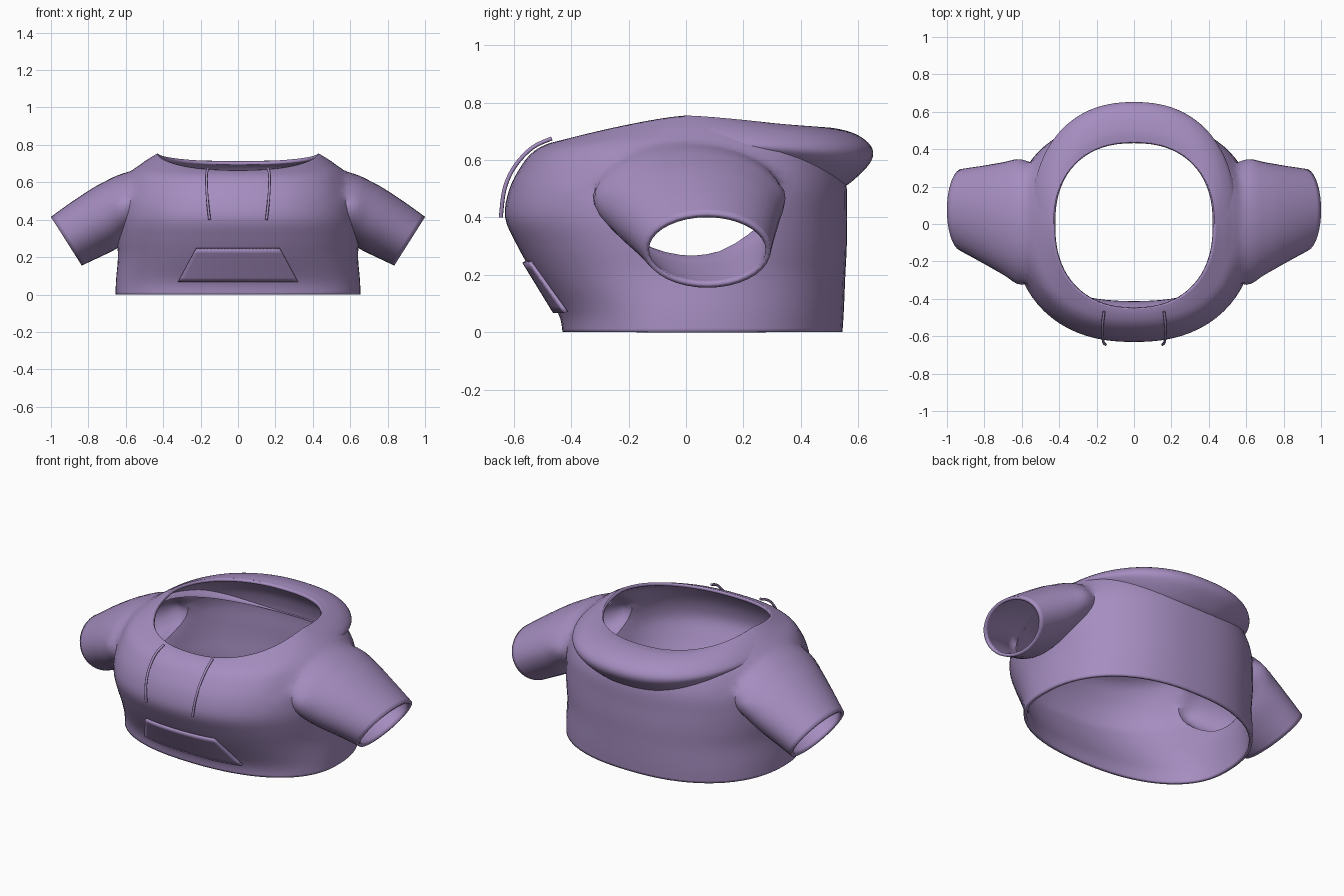
import bpy, bmesh, math
from mathutils import Vector

if "Cube" in bpy.data.objects:
    bpy.data.objects.remove(bpy.data.objects["Cube"])

N = 2.3      # roundness of the body outline
SEG = 72

mat = bpy.data.materials.new("purple_cloth")
mat.diffuse_color = (0.38, 0.27, 0.53, 1)
mat.use_nodes = True
mat.node_tree.nodes["Principled BSDF"].inputs["Base Color"].default_value = mat.diffuse_color


def spline(rows, steps=4):
    # Catmull-Rom interpolation through rows of numbers
    out = []
    for i in range(len(rows) - 1):
        p0, p1, p2 = rows[max(i - 1, 0)], rows[i], rows[i + 1]
        p3 = rows[min(i + 2, len(rows) - 1)]
        for k in range(steps):
            t = k / steps
            out.append([0.5 * (2 * b + (c - a) * t + (2 * a - 5 * b + 4 * c - d) * t * t
                               + (3 * b - a - 3 * c + d) * t ** 3)
                        for a, b, c, d in zip(p0, p1, p2, p3)])
    return out + [list(rows[-1])]


def body_point(row, ang):
    # row: side x, side z, front y, front z, back y, back z
    sx, sz, fy, fz, by, bz = row
    c, s = math.cos(ang), math.sin(ang)
    x = sx * math.copysign(abs(c) ** (2 / N), c)
    r = abs(s) ** (2 / N)
    y, z = (by, bz) if s > 0 else (fy, fz)
    return Vector((x, y * r, sz + (z - sz) * r ** 1.3))


def loft(name, rings, closed=True, caps=False):
    bm = bmesh.new()
    rv = [[bm.verts.new(p) for p in ring] for ring in rings]
    n = len(rv[0])
    for a, b in zip(rv, rv[1:]):
        for j in range(n if closed else n - 1):
            k = (j + 1) % n
            bm.faces.new((a[j], a[k], b[k], b[j]))
    if caps:
        for ring in (rv[0], rv[-1]):
            mid = bm.verts.new(sum((v.co for v in ring), Vector()) / n)
            for j in range(n):
                bm.faces.new((ring[j], ring[(j + 1) % n], mid))
    bmesh.ops.recalc_face_normals(bm, faces=bm.faces)
    me = bpy.data.meshes.new(name)
    bm.to_mesh(me)
    bm.free()
    ob = bpy.data.objects.new(name, me)
    bpy.context.collection.objects.link(ob)
    me.materials.append(mat)
    return ob


def activate(ob):
    bpy.ops.object.select_all(action='DESELECT')
    ob.select_set(True)
    bpy.context.view_layer.objects.active = ob


def smooth(ob, deg=40):
    activate(ob)
    bpy.ops.object.shade_smooth_by_angle(angle=math.radians(deg))


# Body, as a closed solid first
body_rows = [
    (.655, 0, -.43, 0, .545, 0), (.652, .08, -.447, .07, .55, .08),
    (.642, .2, -.53, .2, .555, .2), (.648, .3, -.587, .3, .56, .3),
    (.65, .4, -.63, .4, .56, .4), (.64, .5, -.615, .5, .56, .5),
    (.61, .6, -.57, .585, .545, .57), (.57, .665, -.53, .63, .52, .63),
    (.5, .712, -.485, .655, .475, .69), (.43, .755, -.45, .665, .44, .712)]
angles = [2 * math.pi * j / SEG for j in range(SEG)]
body = loft("hoodie_body", [[body_point(r, a) for a in angles]
                            for r in spline(body_rows)], caps=True)

# Sleeves: centre x, y, z, half width in y, then half height vector x, z
sleeve_rows = [(.47, .01, .48, .28, 0, .16), (.60, .01, .477, .335, .015, .178),
               (.70, .03, .415, .30, .05, .17), (.81, .053, .35, .258, .075, .148),
               (.918, .075, .285, .22, .0825, .13)]
for side in (1, -1):
    rings = [[(side * (r[0] + r[4] * math.sin(a)), r[1] + r[3] * math.cos(a),
               r[2] + r[5] * math.sin(a)) for a in angles[::2]]
             for r in spline(sleeve_rows)]
    sleeve = loft("sleeve", rings, caps=True)
    mod = body.modifiers.new("join", 'BOOLEAN')
    mod.operation, mod.solver, mod.object = 'UNION', 'EXACT', sleeve
    activate(body)
    bpy.ops.object.modifier_apply(modifier="join")
    bpy.data.objects.remove(sleeve)

# Open the hem, neck and cuffs, and soften the shoulder seam
bm = bmesh.new()
bm.from_mesh(body.data)
cuff, axis = Vector((.918, .075, .285)), Vector((.844, 0, -.536))


def is_cap(f):
    c = f.calc_center_median()
    neck = (abs(c.x) / .43) ** N + (abs(c.y) / (.44 if c.y > 0 else .45)) ** N
    end = (Vector((abs(c.x), c.y, c.z)) - cuff).dot(axis)
    return c.z < .001 or (c.z > .6 and neck < .99) or end > -.002


bmesh.ops.delete(bm, geom=[f for f in bm.faces if is_cap(f)], context='FACES')
bmesh.ops.remove_doubles(bm, verts=bm.verts, dist=.002)
seam = [v for v in bm.verts if .5 < abs(v.co.x) < .72 and v.co.z > .5 and not v.is_boundary]
for _ in range(6):
    bmesh.ops.smooth_vert(bm, verts=seam, factor=.5,
                          use_axis_x=True, use_axis_y=True, use_axis_z=True)
bm.to_mesh(body.data)
bm.free()
smooth(body)
mod = body.modifiers.new("cloth_thickness", 'SOLIDIFY')
mod.thickness, mod.offset = .018, -1

# Folded hood lying over the back
hood_rows = [
    (.43, .755, 0, 0, .44, .712), (.46, .737, 0, 0, .50, .713),
    (.50, .71, 0, 0, .58, .695), (.535, .68, 0, 0, .635, .66),
    (.55, .66, 0, 0, .652, .62), (.54, .655, 0, 0, .63, .575),
    (.51, .66, 0, 0, .565, .515), (.48, .67, 0, 0, .53, .505)]
hood = loft("folded_hood", [[body_point(r, math.pi * j / 48) for j in range(49)]
                            for r in spline(hood_rows)], closed=False)
smooth(hood, 60)

# Drawstrings
for side in (1, -1):
    cu = bpy.data.curves.new("drawstring", 'CURVE')
    cu.dimensions = '3D'
    cu.bevel_depth, cu.bevel_resolution, cu.use_fill_caps = .007, 2, True
    pts = spline([(.16, -.468, .675), (.168, -.535, .643), (.168, -.595, .58),
                  (.163, -.632, .5), (.152, -.645, .4)])
    sp = cu.splines.new('POLY')
    sp.points.add(len(pts) - 1)
    for p, (x, y, z) in zip(sp.points, pts):
        p.co = (side * x, y, z, 1)
    cu.materials.append(mat)
    bpy.context.collection.objects.link(bpy.data.objects.new("drawstring", cu))

# Front pocket, following the curve of the belly
rings = []
for i in range(9):
    t = i / 8
    half, y, z = .32 - .095 * t, -.458 - .107 * t, .07 + .175 * t
    rings.append([(half * u / 12, y * (1 - abs(half * u / 12 / .65) ** N) ** (1 / N), z)
                  for u in range(-12, 13)])
pocket = loft("front_pocket", rings, closed=False)
mod = pocket.modifiers.new("thickness", 'SOLIDIFY')
mod.thickness, mod.offset = .012, 0
smooth(pocket)
